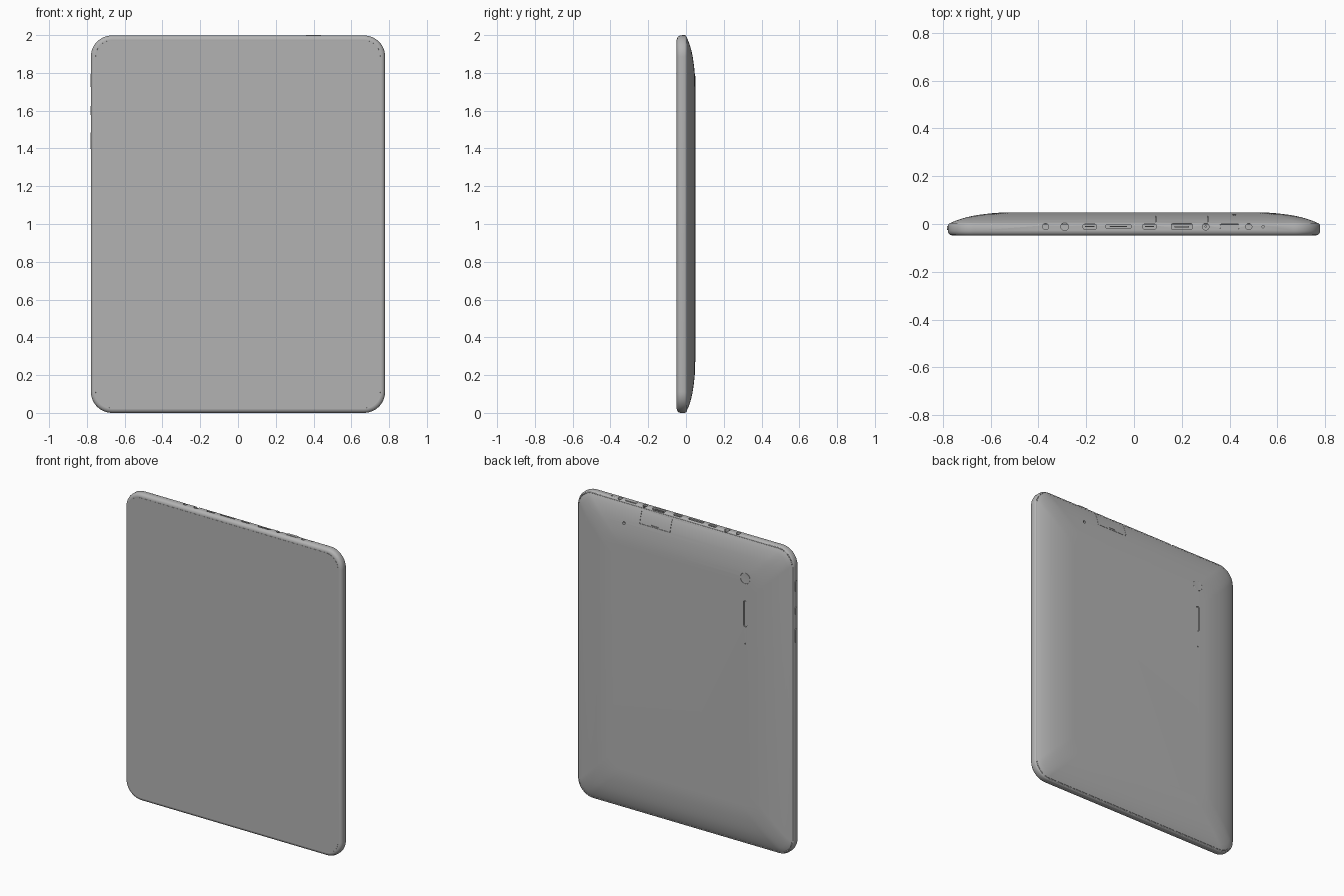
import bpy, bmesh, math

if "Cube" in bpy.data.objects:
    bpy.data.objects.remove(bpy.data.objects["Cube"])

HX, HZ = 0.779, 0.999      # half width / half height of the body

grey = bpy.data.materials.new("dark_grey")
grey.diffuse_color = (0.45, 0.45, 0.45, 1)
grey.use_nodes = True
grey.node_tree.nodes["Principled BSDF"].inputs["Base Color"].default_value = grey.diffuse_color


def outline(w, h, r, n=8):
    """2D rounded rectangle (r = half size gives a circle or slot)."""
    pts = []
    for k, (sx, sy) in enumerate([(1, 1), (-1, 1), (-1, -1), (1, -1)]):
        for i in range(n + 1):
            a = math.pi / 2 * (k + i / n)
            pts.append((sx * (w / 2 - r) + r * math.cos(a), sy * (h / 2 - r) + r * math.sin(a)))
    return pts


def loft(bm, rings, cap_first=True):
    """Skin a stack of matching 3D rings into a capped solid."""
    vs = [[bm.verts.new(p) for p in ring] for ring in rings]
    n = len(vs[0])
    for a, b in zip(vs, vs[1:]):
        for i in range(n):
            j = (i + 1) % n
            bm.faces.new((a[i], a[j], b[j], b[i]))
    if cap_first:
        bm.faces.new(vs[0])
    bm.faces.new(vs[-1])


def prism(bm, pts, axis, c, lo, hi):
    """Extrude a 2D outline along an axis; c is the centre in the other two axes."""
    def place(u, v, d):
        u, v = u + c[0], v + c[1]
        return {'x': (d, u, v), 'y': (u, d, v), 'z': (u, v, d)}[axis]
    loft(bm, [[place(u, v, d) for u, v in pts] for d in (lo, hi)])


def select(ob):
    bpy.ops.object.select_all(action='DESELECT')
    bpy.context.view_layer.objects.active = ob
    ob.select_set(True)


def finish(bm, name, angle=30):
    bmesh.ops.remove_doubles(bm, verts=bm.verts, dist=1e-5)
    bmesh.ops.recalc_face_normals(bm, faces=bm.faces)
    me = bpy.data.meshes.new(name)
    bm.to_mesh(me)
    bm.free()
    me.materials.append(grey)
    ob = bpy.data.objects.new(name, me)
    bpy.context.collection.objects.link(ob)
    select(ob)
    bpy.ops.object.shade_smooth_by_angle(angle=math.radians(angle))
    return ob


def shell(name, profile, cap_first=True, angle=30):
    """Rounded-rectangle body from an (inset, depth) profile."""
    bm = bmesh.new()
    rings = []
    for d, y in profile:
        r = max(0.112 - d, 0.085)
        rings.append([(u, y, v + HZ) for u, v in outline(2 * (HX - d), 2 * (HZ - d), r, 12)])
    loft(bm, rings, cap_first)
    return finish(bm, name, angle)


def carve(ob, bm, drop):
    """Cut the holes, then remove the hidden inner faces."""
    cutter = finish(bm, ob.name + "_cutter")
    cutter.hide_render = True
    mod = ob.modifiers.new("holes", 'BOOLEAN')
    mod.object, mod.operation, mod.solver = cutter, 'DIFFERENCE', 'EXACT'
    select(ob)
    bpy.ops.object.modifier_apply(modifier=mod.name)
    bpy.data.objects.remove(cutter)
    b = bmesh.new()
    b.from_mesh(ob.data)
    hidden = [f for f in b.faces if f.calc_area() > 0.8 and drop(f.calc_center_median().y)]
    bmesh.ops.delete(b, geom=hidden, context='FACES')
    b.to_mesh(ob.data)
    b.free()
    select(ob)
    bpy.ops.object.shade_smooth_by_angle(angle=math.radians(30))


# main shells
frame = shell("frame", [(.026, -.046), (.0255, -.0485), (.02, -.049), (.009, -.045), (.003, -.038),
                        (0, -.029), (0, -.006), (.003, 0), (.008, .004), (.0125, .0045), (.013, -.002)])
glass = shell("front_glass", [(.0258, -.046), (.0258, -.049)], cap_first=False, angle=10)
cover = shell("back_cover", [(.0135, -.002), (.0135, .005), (.025, .0105), (.04, .0165), (.06, .023), (.08, .0285),
                             (.10, .033), (.125, .0375), (.15, .041), (.18, .0445),
                             (.21, .047), (.24, .0485), (.27, .049)])

# port openings along the top edge: x, width, height, corner radius
PY = -.011
ports = [(-.37, .026, .026, .013), (-.29, .032, .032, .016), (-.185, .056, .02, .006),
         (-.065, .105, .014, .003), (.065, .056, .02, .006), (.20, .088, .026, .008),
         (.30, .028, .028, .014), (.48, .026, .026, .013), (.54, .01, .01, .005)]
cut = bmesh.new()
for x, w, h, r in ports:
    prism(cut, outline(w, h, r * .999), 'z', (x, PY), 1.972, 2.02)
# side button recesses on the left edge: z, length
buttons = [(1.76, .07), (1.60, .05), (1.44, .09)]
for z, l in buttons:
    prism(cut, outline(.018, l, .008), 'x', (-.016, z), -.80, -.77)
prism(cut, outline(.08, .02, .004), 'z', (.40, PY), 1.985, 2.02)
carve(frame, cut, lambda y: True)

# contact tongues and pins inside the ports
bm = bmesh.new()
for x, w, h, r in ports:
    if w > 1.5 * h:
        prism(bm, outline(w * .7, h * .25, .0015, 2), 'z', (x, PY), 1.97, 1.993)
prism(bm, outline(.009, .009, .0044), 'z', (.30, PY), 1.97, 1.994)
finish(bm, "port_tongues")

# side keys and top switch
bm = bmesh.new()
for z, l in buttons:
    prism(bm, outline(.0165, l - .002, .0075), 'x', (-.016, z), -.782, -.767)
finish(bm, "side_keys")
bm = bmesh.new()
prism(bm, outline(.0785, .0185, .0035), 'z', (.40, PY), 1.98, 2.0)
finish(bm, "top_button")

# openings in the back cover
LENS, SLOT = (-.46, 1.75), (-.46, 1.52)
cut = bmesh.new()
prism(cut, outline(.070, .070, .0349), 'y', LENS, .043, .07)
prism(cut, outline(.024, .17, .0119), 'y', SLOT, .041, .07)
prism(cut, outline(.008, .008, .0039), 'y', (-.46, 1.325), .04, .07)
prism(cut, outline(.018, .018, .0089), 'y', (.42, 1.87), .02, .07)
# seam around the card door, with a finger notch below it
g = .0015
prism(cut, [(-.11, .09), (-.11, 0), (.11, 0), (.11, .09), (.11 - g, .09), (.11 - g, g),
            (-.11 + g, g), (-.11 + g, .09)], 'y', (.20, 1.895), .008, .07)
prism(cut, outline(.05, .008, .003), 'y', (.20, 1.905), .028, .07)
carve(cover, cut, lambda y: y < .02)

# rear camera: flush ring with a shallow lens
bm = bmesh.new()
loft(bm, [[(LENS[0] + u, y, LENS[1] + v) for u, v in outline(2 * r, 2 * r, r * .999)]
          for r, y in [(.034, .042), (.034, .0485), (.033, .049), (.028, .0487)]])
finish(bm, "camera_lens")

# speaker mesh panel at the bottom of the slot
bm = bmesh.new()
prism(bm, outline(.017, .160, .008), 'y', SLOT, .040, .0445)
finish(bm, "speaker_mesh")
